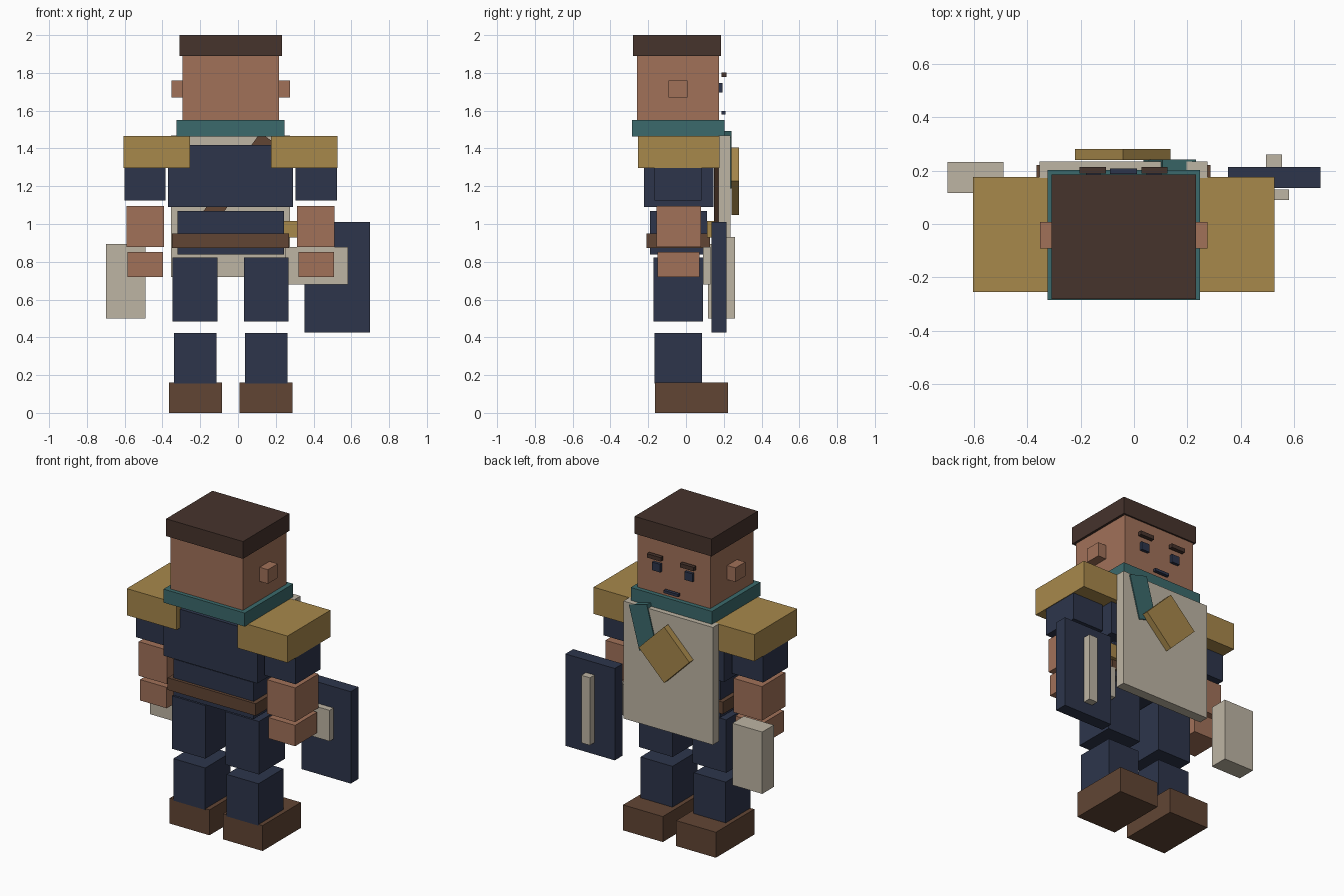
import bpy
import math

CX = -0.039  # body centre line


def lin(c):
    c /= 255
    return c / 12.92 if c <= 0.04045 else ((c + 0.055) / 1.055) ** 2.4


def material(name, r, g, b):
    m = bpy.data.materials.new(name)
    m.diffuse_color = (lin(r), lin(g), lin(b), 1)
    return m


SKIN = material("skin", 161, 113, 89)
NAVY = material("navy", 45, 53, 75)
HAIR = material("dark_brown", 70, 51, 44)
LEATHER = material("leather_brown", 97, 69, 52)
GOLD = material("gold", 167, 136, 75)
TEAL = material("teal", 59, 106, 108)
CLOTH = material("pale_cloth", 190, 181, 164)


def box(name, mat, x, y, z, tilt=0):
    """Box from (min, max) ranges, optionally turned about the y axis."""
    bpy.ops.mesh.primitive_cube_add(size=1)
    ob = bpy.context.object
    ob.name = name
    ob.location = [(a + b) / 2 for a, b in (x, y, z)]
    ob.scale = [b - a for a, b in (x, y, z)]
    ob.rotation_euler.y = math.radians(tilt)
    ob.data.materials.append(mat)
    return ob


def pair(name, mat, x, y, z):
    """Two boxes mirrored about the body centre line; x is measured from it."""
    box(name + "_right", mat, (CX + x[0], CX + x[1]), y, z)
    box(name + "_left", mat, (CX - x[1], CX - x[0]), y, z)


def centred(name, mat, half, y, z):
    box(name, mat, (CX - half, CX + half), y, z)


def tilted(name, mat, x, z, w, h, y, angle):
    box(name, mat, (x - w / 2, x + w / 2), y, (z - h / 2, z + h / 2), angle)


# Head
centred("hair", HAIR, 0.271, (-0.281, 0.186), (1.89, 2.0))
centred("head", SKIN, 0.256, (-0.26, 0.176), (1.50, 1.89))
pair("ear", SKIN, (0.25, 0.314), (-0.092, 0.007), (1.67, 1.76))
pair("eyebrow", HAIR, (0.067, 0.165), (0.189, 0.214), (1.777, 1.802))
pair("eye", NAVY, (0.086, 0.142), (0.174, 0.194), (1.695, 1.747))
centred("mouth", NAVY, 0.051, (0.188, 0.209), (1.58, 1.597))

# Torso
centred("collar", TEAL, 0.286, (-0.285, 0.203), (1.464, 1.55))
centred("chest", NAVY, 0.331, (-0.222, 0.146), (1.09, 1.417))
centred("waist", NAVY, 0.282, (-0.19, 0.111), (0.838, 1.07))
centred("belt", LEATHER, 0.31, (-0.209, 0.128), (0.873, 0.95))
box("belt_pouch", GOLD, (0.14, 0.313), (0.112, 0.15), (0.928, 1.017))

# Arms
pair("shoulder_pad", GOLD, (0.215, 0.566), (-0.255, 0.177), (1.297, 1.467))
pair("upper_arm", NAVY, (0.344, 0.562), (-0.167, 0.082), (1.125, 1.40))
pair("forearm", SKIN, (0.352, 0.551), (-0.156, 0.079), (0.878, 1.095))
pair("hand", SKIN, (0.358, 0.546), (-0.15, 0.071), (0.72, 0.853))

# Legs
pair("thigh", NAVY, (0.07, 0.307), (-0.172, 0.09), (0.485, 0.822))
pair("shin", NAVY, (0.075, 0.3), (-0.167, 0.085), (0.155, 0.422))
pair("boot", LEATHER, (0.047, 0.327), (-0.164, 0.222), (0, 0.162))

# Hanging cloth panel with strap, scarf end and diamond emblem
centred("tabard", CLOTH, 0.315, (0.172, 0.235), (0.72, 1.468))
tilted("chest_strap", LEATHER, CX, 1.19, 0.09, 0.66, (0.147, 0.171), 36)
tilted("scarf_end", TEAL, 0.134, 1.34, 0.13, 0.28, (0.20, 0.242), 15)
tilted("emblem", GOLD, -0.042, 1.227, 0.2525, 0.2525, (0.24, 0.281), 45)

# Carried items
box("shield", NAVY, (0.352, 0.70), (0.135, 0.214), (0.425, 1.01))
box("shield_strip", CLOTH, (0.495, 0.555), (0.21, 0.26), (0.50, 0.93))
box("shield_handle", CLOTH, (0.25, 0.582), (0.09, 0.13), (0.68, 0.877))
box("satchel", CLOTH, (-0.70, -0.489), (0.116, 0.233), (0.50, 0.894))
